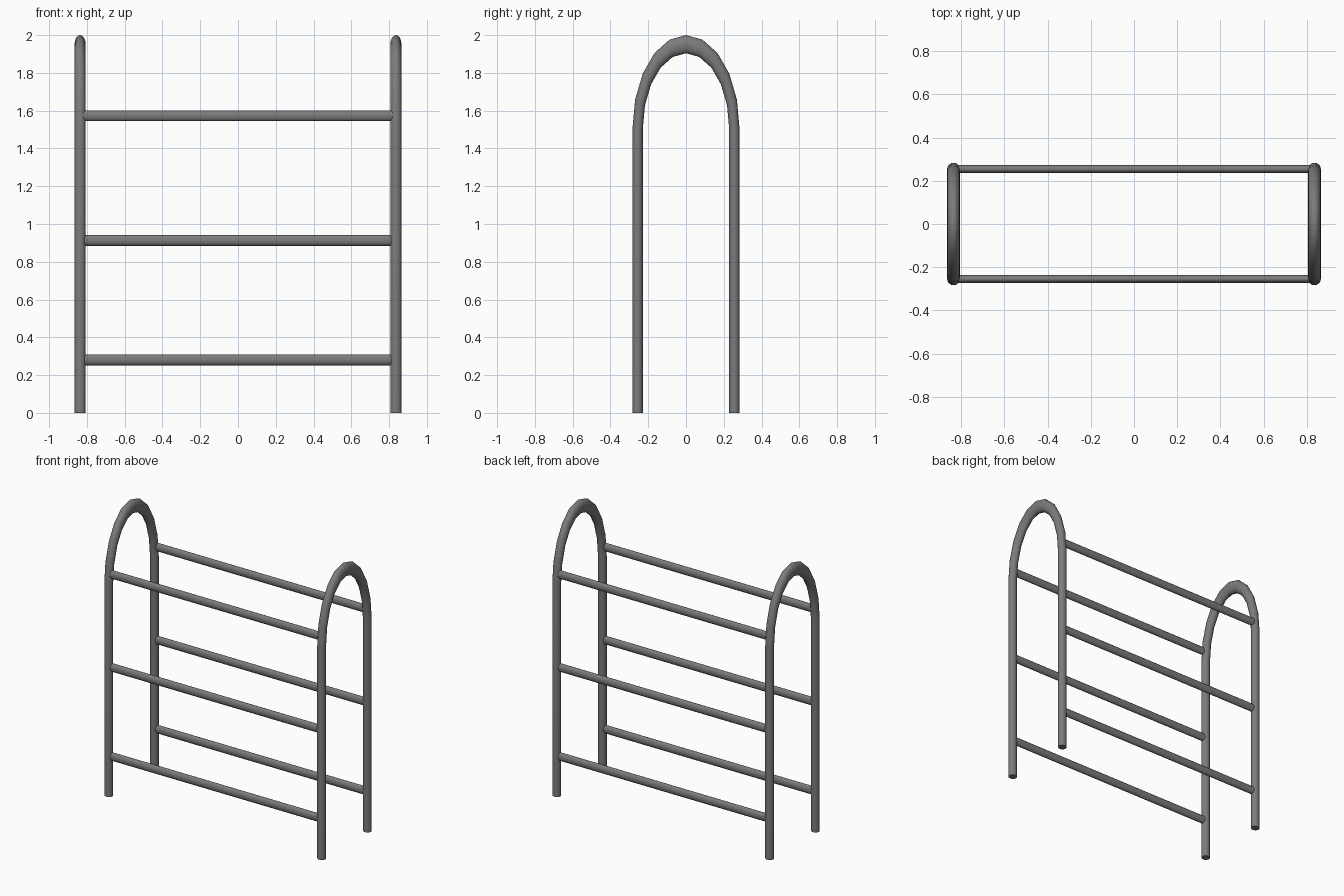
import bpy, bmesh
from math import sin, cos, pi, radians

if "Cube" in bpy.data.objects:
    bpy.data.objects.remove(bpy.data.objects["Cube"])

SIDES = 16
POST_X, POST_Y = 0.836, 0.256
SPRING = 1.505                                 # height where the arch begins
STRETCH = (2.0 - SPRING) / (POST_Y + 0.0275)   # arch is stretched upwards

# Dark grey metal
METAL = bpy.data.materials.new("dark_metal")
METAL.diffuse_color = (0.2, 0.2, 0.2, 1)
METAL.use_nodes = True
METAL.node_tree.nodes["Principled BSDF"].inputs["Base Color"].default_value = METAL.diffuse_color


def tube(name, rings):
    """Skin a list of vertex rings into a capped tube."""
    bm = bmesh.new()
    loops = [[bm.verts.new(p) for p in ring] for ring in rings]
    for a, b in zip(loops, loops[1:]):
        for i in range(SIDES):
            j = (i + 1) % SIDES
            bm.faces.new((a[i], a[j], b[j], b[i]))
    bm.faces.new(loops[0])
    bm.faces.new(loops[-1])
    bmesh.ops.recalc_face_normals(bm, faces=bm.faces)
    mesh = bpy.data.meshes.new(name)
    bm.to_mesh(mesh)
    bm.free()
    mesh.materials.append(METAL)
    ob = bpy.data.objects.new(name, mesh)
    bpy.context.collection.objects.link(ob)
    bpy.ops.object.select_all(action='DESELECT')
    ob.select_set(True)
    bpy.context.view_layer.objects.active = ob
    bpy.ops.object.shade_smooth_by_angle(angle=radians(50))
    return ob


def hoop_ring(x, angle, floor=False):
    """Cross-section of the hoop at an angle round the arch."""
    ring = []
    for i in range(SIDES):
        t = 2 * pi * i / SIDES
        r = POST_Y + 0.0275 * cos(t)
        z = 0 if floor else SPRING + STRETCH * r * sin(angle)
        ring.append((x + 0.0295 * sin(t), r * cos(angle), z))
    return ring


def rail_ring(x, y, z):
    """Cross-section of a rail, slightly taller than deep."""
    return [(x, y + 0.0187 * cos(2 * pi * i / SIDES), z + 0.029 * sin(2 * pi * i / SIDES))
            for i in range(SIDES)]


# Arched end frames: two legs joined by a ten-segment arch
for side, x in (("left", -POST_X), ("right", POST_X)):
    arch = [hoop_ring(x, pi * k / 10) for k in range(11)]
    tube(side + "_end_hoop", [hoop_ring(x, 0, True)] + arch + [hoop_ring(x, pi, True)])

# Horizontal rails, front and back
for side, y in (("front", -0.2545), ("back", 0.2545)):
    for level, z in (("lower", 0.281), ("middle", 0.913), ("upper", 1.573)):
        tube(f"{side}_{level}_rail", [rail_ring(-0.817, y, z), rail_ring(0.817, y, z)])
